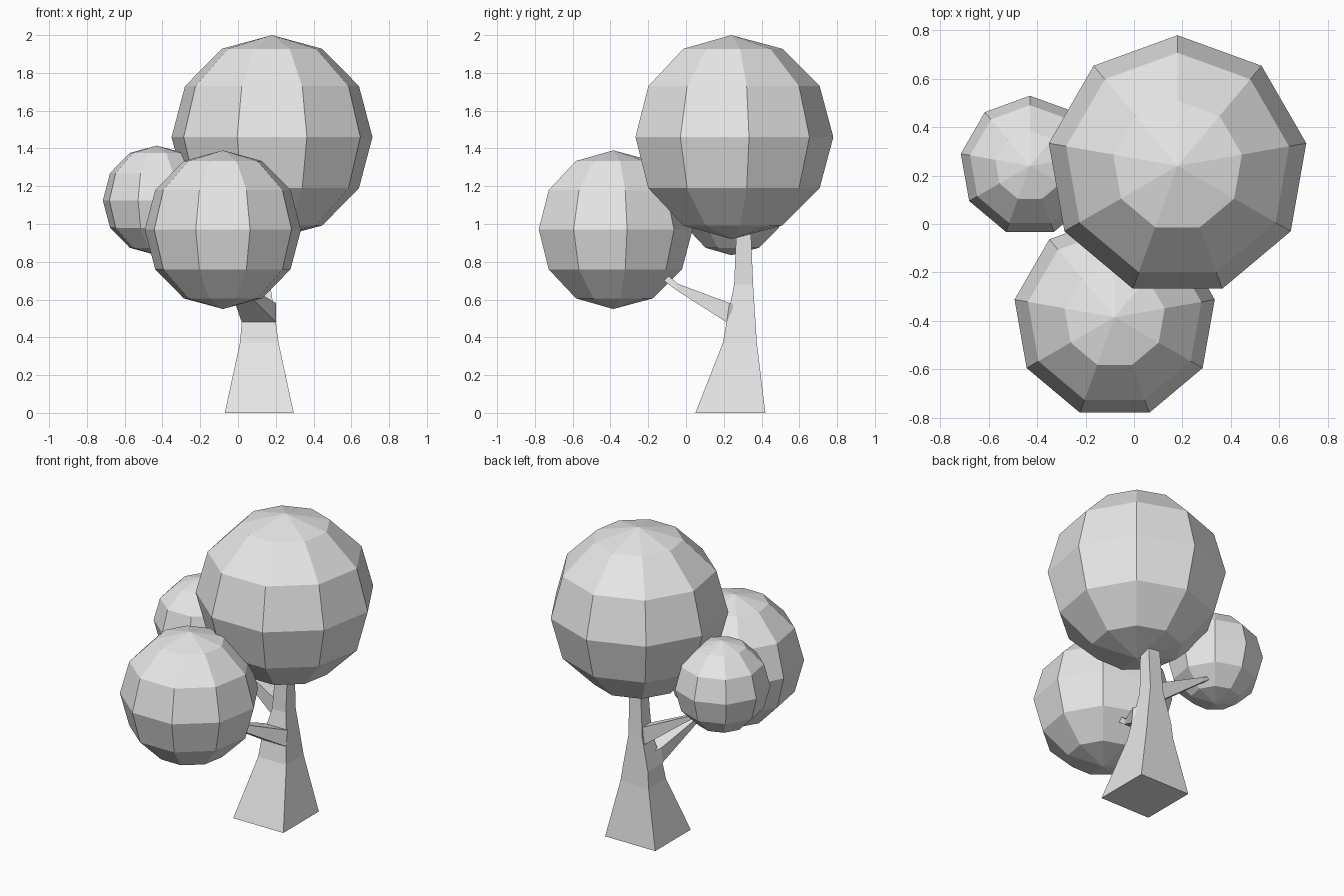
import bpy
import bmesh

cube = bpy.data.objects.get("Cube")
if cube:
    bpy.data.objects.remove(cube, do_unlink=True)

# One plain grey for the whole tree
GREY = (0.8, 0.8, 0.8, 1)
grey = bpy.data.materials.new("plain_grey")
grey.use_nodes = True
grey.diffuse_color = GREY
grey.node_tree.nodes["Principled BSDF"].inputs["Base Color"].default_value = GREY


def finish(name, bm, location=(0, 0, 0)):
    bmesh.ops.recalc_face_normals(bm, faces=bm.faces)
    mesh = bpy.data.meshes.new(name)
    bm.to_mesh(mesh)
    bm.free()
    mesh.materials.append(grey)
    obj = bpy.data.objects.new(name, mesh)
    obj.location = location
    bpy.context.collection.objects.link(obj)
    return obj


def crown(name, location, radius):
    """Flat-shaded ball of leaves."""
    bm = bmesh.new()
    bmesh.ops.create_uvsphere(bm, u_segments=9, v_segments=6, radius=radius)
    return finish(name, bm, location)


def loft(name, rings):
    """Skin a run of four-cornered rings and cap both ends."""
    bm = bmesh.new()
    loops = [[bm.verts.new(p) for p in ring] for ring in rings]
    for a, b in zip(loops, loops[1:]):
        for i in range(4):
            j = (i + 1) % 4
            bm.faces.new((a[i], a[j], b[j], b[i]))
    bm.faces.new(loops[0])
    bm.faces.new(loops[-1])
    return finish(name, bm)


def level(z, x0, x1, y0, y1):
    return [(x0, y0, z), (x1, y0, z), (x1, y1, z), (x0, y1, z)]


def forward_ring(x0, x1, low, high):
    """Branch section with its width along x."""
    return [(x0, *low), (x1, *low), (x1, *high), (x0, *high)]


def sideways_ring(y0, y1, low, high):
    """Branch section with its width along y."""
    return [(x, y, z) for y, (x, z) in ((y0, low), (y1, low), (y1, high), (y0, high))]


# Leaf crowns
crown("large_crown", (0.18, 0.24, 1.46), 0.54)
crown("front_crown", (-0.08, -0.385, 0.97), 0.42)
crown("small_crown", (-0.43, 0.24, 1.125), 0.29)

# Tapering trunk
loft("trunk", [
    level(0, -0.07, 0.295, 0.05, 0.42),
    level(0.37, 0.01, 0.215, 0.195, 0.375),
    level(0.48, 0.02, 0.2, 0.215, 0.368),
    level(0.68, 0.07, 0.17, 0.255, 0.355),
    level(1.05, 0.095, 0.175, 0.27, 0.34),
])

# Branch holding the front crown
loft("front_branch", [
    forward_ring(0.04, 0.18, (0.26, 0.48), (0.26, 0.57)),
    forward_ring(0.02, 0.2, (0.215, 0.48), (0.23, 0.582)),
    forward_ring(-0.04, 0.03, (-0.053, 0.651), (-0.042, 0.683)),
    forward_ring(-0.045, 0.015, (-0.13, 0.71), (-0.105, 0.735)),
])

# Branch holding the small crown
loft("side_branch", [
    sideways_ring(0.27, 0.34, (0.1, 0.62), (0.1, 0.74)),
    sideways_ring(0.265, 0.345, (0.055, 0.64), (0.07, 0.75)),
    sideways_ring(0.3, 0.345, (-0.24, 0.865), (-0.25, 0.905)),
    sideways_ring(0.305, 0.34, (-0.31, 0.915), (-0.325, 0.945)),
])
